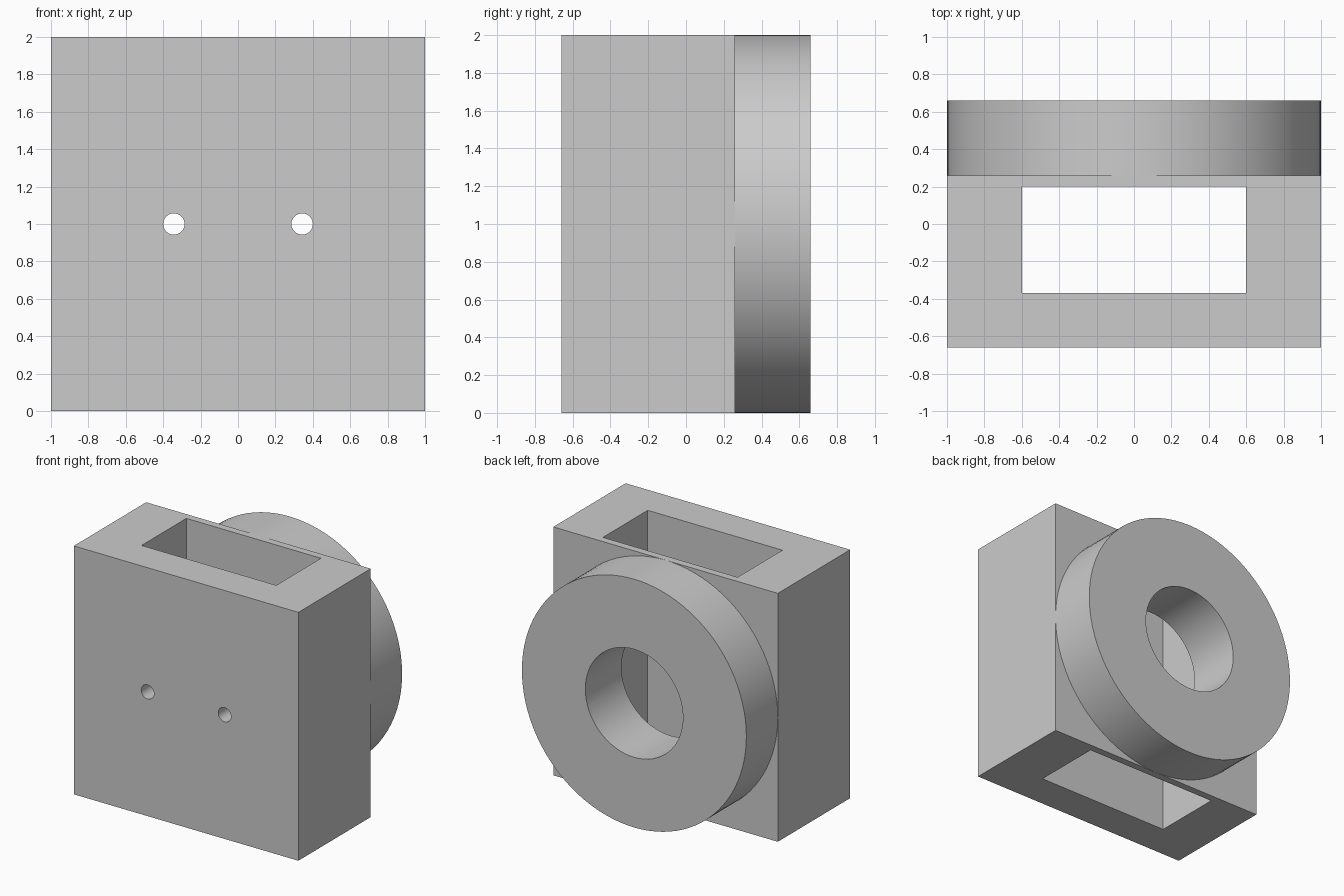
import bpy
import math

default = bpy.data.objects.get("Cube")
if default:
    bpy.data.objects.remove(default, do_unlink=True)

grey = bpy.data.materials.new("plain_grey")
grey.use_nodes = True
colour = (0.6, 0.6, 0.6, 1)
grey.diffuse_color = colour
grey.node_tree.nodes["Principled BSDF"].inputs["Base Color"].default_value = colour


def box(name, low, high):
    centre = [(a + b) / 2 for a, b in zip(low, high)]
    bpy.ops.mesh.primitive_cube_add(size=1, location=centre)
    obj = bpy.context.object
    obj.name = name
    obj.scale = [b - a for a, b in zip(low, high)]
    bpy.ops.object.transform_apply(location=True, rotation=True, scale=True)
    obj.data.materials.append(grey)
    return obj


def cylinder(name, radius, x, front, back, sides):
    """Cylinder along y at mid height."""
    bpy.ops.mesh.primitive_cylinder_add(
        vertices=sides, radius=radius, depth=back - front,
        location=(x, (front + back) / 2, 1), rotation=(math.pi / 2, 0, 0))
    obj = bpy.context.object
    obj.name = name
    bpy.ops.object.transform_apply(location=True, rotation=True, scale=True)
    obj.data.materials.append(grey)
    return obj


def combine(target, tool, operation):
    mod = target.modifiers.new(tool.name, "BOOLEAN")
    mod.object = tool
    mod.operation = operation
    mod.solver = "EXACT"
    bpy.context.view_layer.objects.active = target
    bpy.ops.object.modifier_apply(modifier=mod.name)
    bpy.data.objects.remove(tool, do_unlink=True)


# Main block with the round collar joined to its back
body = box("block_with_collar", (-1, -0.66, 0), (1, 0.26, 2))
combine(body, cylinder("collar", 0.9995, 0, 0.23, 0.66, 96), "UNION")

# Vertical slot right through the block
combine(body, box("slot_cutter", (-0.6, -0.37, -0.2), (0.6, 0.2, 2.2)), "DIFFERENCE")

# Bore through the collar into the slot
combine(body, cylinder("bore_cutter", 0.435, 0, 0, 0.8, 64), "DIFFERENCE")

# Pair of small holes through the front wall
for x in (-0.343, 0.343):
    combine(body, cylinder("hole_cutter", 0.057, x, -0.8, -0.2, 32), "DIFFERENCE")

# Smooth the round walls, keep the edges sharp
bpy.ops.object.select_all(action="DESELECT")
body.select_set(True)
bpy.context.view_layer.objects.active = body
bpy.ops.object.shade_smooth_by_angle(angle=math.radians(30))
